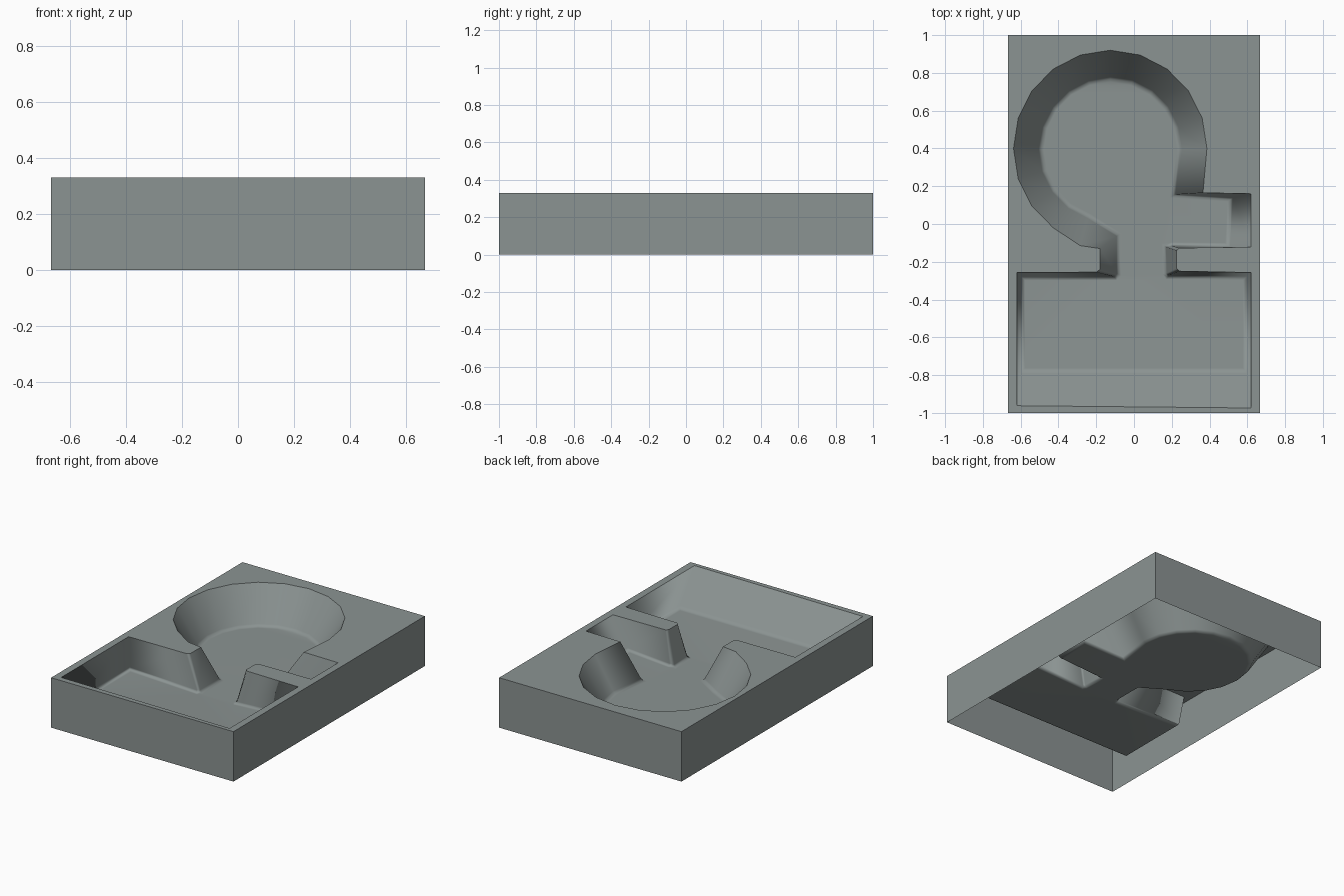
import bpy, bmesh, math

if "Cube" in bpy.data.objects:
    bpy.data.objects.remove(bpy.data.objects["Cube"])

W, L, H = 0.667, 1.0, 0.33      # half width, half length, height
FLOOR = 0.105
CORNER = 0.125

stone = bpy.data.materials.new("grey_green_stone")
stone.diffuse_color = (0.26, 0.295, 0.29, 1)
stone.use_nodes = True
stone.node_tree.nodes["Principled BSDF"].inputs["Base Color"].default_value = stone.diffuse_color


def finish(name, bm):
    me = bpy.data.meshes.new(name)
    bm.to_mesh(me)
    bm.free()
    me.materials.append(stone)
    ob = bpy.data.objects.new(name, me)
    bpy.context.collection.objects.link(ob)
    return ob


def loop(bm, pts):
    vs = [bm.verts.new(p) for p in pts]
    es = [bm.edges.new((vs[i - 1], vs[i])) for i in range(len(vs))]
    return vs, es


def fill_up(bm, edges):
    bmesh.ops.triangle_fill(bm, use_beauty=True, edges=edges, normal=(0, 0, 1))
    for f in bm.faces:
        f.normal_update()
        if f.normal.z < 0:
            f.normal_flip()


# Basin outline: round bowl, narrow channel, rectangular bay, side arm
rim, base = [], []
for i in range(15):
    a = math.radians(18 * i)
    c, s = math.cos(a), math.sin(a)
    rim.append((-0.126 + 0.512 * c, 0.40 + 0.52 * s - (0.02 if i == 14 else 0), H))
    base.append((-0.125 + 0.37 * c, 0.395 + 0.375 * s, FLOOR))
# rim x, rim y, floor x, floor y, floor z
for rx, ry, fx, fy, fz in [
    (-0.18, -0.13, -0.085, -0.06, FLOOR),
    (-0.18, -0.24, -0.085, -0.265, FLOOR),
    (-0.20, -0.255, -0.10, -0.28, FLOOR),
    (-0.62, -0.257, -0.595, -0.28, CORNER),
    (-0.62, -0.962, -0.595, -0.78, CORNER),
    (0.62, -0.974, 0.595, -0.78, CORNER),
    (0.62, -0.257, 0.595, -0.28, CORNER),
    (0.24, -0.25, 0.18, -0.275, FLOOR),
    (0.225, -0.235, 0.17, -0.26, FLOOR),
    (0.225, -0.14, 0.165, -0.12, FLOOR),
    (0.24, -0.127, 0.20, -0.115, FLOOR),
    (0.62, -0.122, 0.50, -0.118, CORNER),
    (0.62, 0.16, 0.515, 0.135, CORNER),
    (0.365, 0.165, 0.21, 0.155, FLOOR),
]:
    rim.append((rx, ry, H))
    base.append((fx, fy, fz))

corners = [(-W, -L), (W, -L), (W, L), (-W, L)]

# Flat deck with the basin opening
bm = bmesh.new()
_, outer = loop(bm, [(x, y, H) for x, y in corners])
_, inner = loop(bm, rim)
fill_up(bm, outer + inner)
finish("deck", bm)

# Four outer walls, open underneath
bm = bmesh.new()
low, _ = loop(bm, [(x, y, 0) for x, y in corners])
top, _ = loop(bm, [(x, y, H) for x, y in corners])
for i in range(4):
    bm.faces.new((low[i - 1], low[i], top[i], top[i - 1]))
finish("outer_walls", bm)

# Sunken basin: sloped sides and a floor with a softened foot
bm = bmesh.new()
up, _ = loop(bm, rim)
down, foot = loop(bm, base)
fill_up(bm, foot)
for i in range(len(up)):
    bm.faces.new((up[i - 1], up[i], down[i], down[i - 1]))
bmesh.ops.bevel(bm, geom=foot, offset=0.018, offset_type='OFFSET', segments=2,
                profile=0.5, affect='EDGES', clamp_overlap=True)
for f in bm.faces:
    f.smooth = True
basin = finish("basin", bm)
soft = basin.modifiers.new("weighted_normals", 'WEIGHTED_NORMAL')
soft.weight = 100
